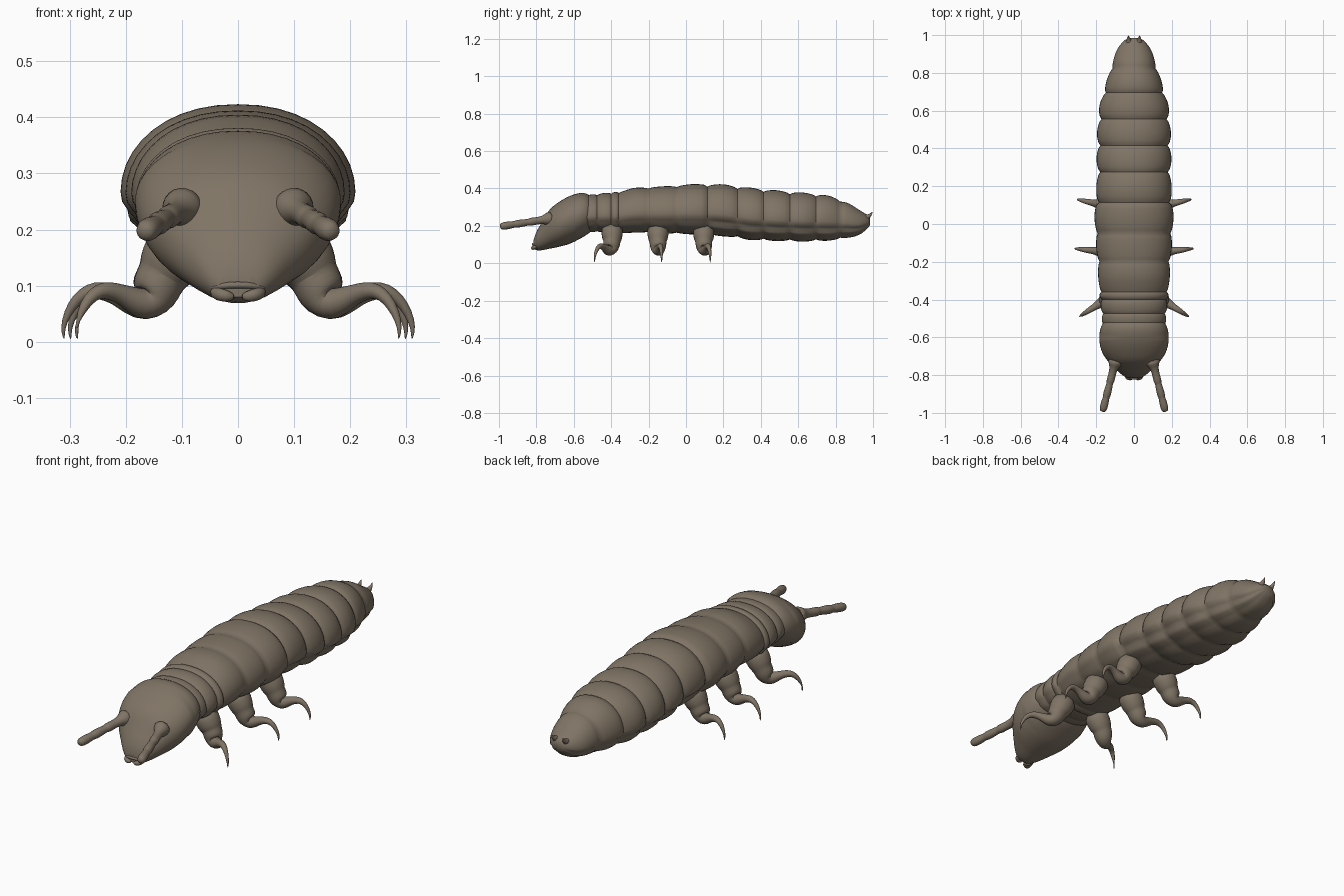
import bpy, math
from mathutils import Vector

if "Cube" in bpy.data.objects:
    bpy.data.objects.remove(bpy.data.objects["Cube"])

skin = bpy.data.materials.new("brown_skin")
skin.diffuse_color = (0.215, 0.175, 0.13, 1)
skin.use_nodes = True
skin.node_tree.nodes["Principled BSDF"].inputs["Base Color"].default_value = skin.diffuse_color


def finish(name, verts, faces, subsurf=0, angle=50):
    me = bpy.data.meshes.new(name)
    me.from_pydata(verts, [], faces)
    me.materials.append(skin)
    ob = bpy.data.objects.new(name, me)
    bpy.context.collection.objects.link(ob)
    if subsurf:
        ob.modifiers.new("smooth", 'SUBSURF').levels = subsurf
    bpy.ops.object.select_all(action='DESELECT')
    bpy.context.view_layer.objects.active = ob
    ob.select_set(True)
    bpy.ops.object.shade_smooth_by_angle(angle=math.radians(angle))
    return ob


def loft(name, rings, **kw):
    n = len(rings[0])
    verts = [p for r in rings for p in r]
    faces = [(i*n + j, i*n + (j+1) % n, (i+1)*n + (j+1) % n, (i+1)*n + j)
             for i in range(len(rings) - 1) for j in range(n)]
    faces += [tuple(reversed(range(n))), tuple(range(len(verts) - n, len(verts)))]
    return finish(name, verts, faces, **kw)


def keyed(keys, y):
    """Smooth interpolation through rows of (y, half width, bottom, top)."""
    i = 0
    while i < len(keys) - 2 and y > keys[i+1][0]:
        i += 1
    a, b = keys[i], keys[i+1]
    p, q = keys[max(i-1, 0)], keys[min(i+2, len(keys) - 1)]
    h = b[0] - a[0]
    t = min(1, max(0, (y - a[0]) / h))
    out = []
    for k in (1, 2, 3):
        m0 = (b[k] - p[k]) / (b[0] - p[0]) * h
        m1 = (q[k] - a[k]) / (q[0] - a[0]) * h
        out.append((2*t**3 - 3*t*t + 1)*a[k] + (t**3 - 2*t*t + t)*m0
                   + (3*t*t - 2*t**3)*b[k] + (t**3 - t*t)*m1)
    return out


def section(y, w, zb, zt, pleat=0.0, mid=0.42, n=40):
    zc = zb + (zt - zb) * mid
    ring = []
    for j in range(n):
        a = -math.pi/2 - 2*math.pi*j/n
        c, s = math.cos(a), math.sin(a)
        low = math.atan2(s, abs(c))
        r = 1 - pleat*math.exp(-((low + 0.42)/0.16)**2) - 0.7*pleat*math.exp(-((low + 1.0)/0.15)**2)
        x = w * math.copysign(abs(c)**0.92, c) * r
        ring.append((x, y, zc + ((zt - zc) if s > 0 else (zc - zb)) * s * r))
    return ring


def tube(name, pts, radii, n=10):
    pts = [Vector(p) for p in pts]
    rings = []
    for i, (p, r) in enumerate(zip(pts, radii)):
        d = (pts[min(i+1, len(pts)-1)] - pts[max(i-1, 0)]).normalized()
        u = d.cross(Vector((0.13, 0.2, 1))).normalized()
        v = d.cross(u)
        rings.append([p + (u*math.cos(2*math.pi*k/n) + v*math.sin(2*math.pi*k/n))*r
                      for k in range(n)])
    return loft(name, rings, subsurf=1, angle=70)


# Segmented body: overall envelope, pinched at every segment boundary
body_keys = [(-.54, .165, .17, .362), (-.43, .175, .165, .375), (-.36, .182, .16, .382),
             (-.27, .188, .165, .402), (-.12, .198, .16, .41), (.05, .207, .155, .422),
             (.2, .197, .145, .42), (.35, .196, .125, .402), (.49, .193, .12, .388),
             (.63, .18, .117, .376), (.76, .143, .122, .36), (.86, .112, .135, .325),
             (.93, .085, .155, .282), (.98, .045, .195, .252)]
joints = [-.54, -.475, -.40, -.36, -.2, -.05, .115, .275, .415, .555, .695, .825, .985]
rings = []
for a, b in zip(joints, joints[1:]):
    for k in range(10):
        t = k / 10
        y = a + (b - a)*t
        w, zb, zt = keyed(body_keys, y)
        bulge = abs(math.sin(math.pi*t))**0.6
        if b == joints[-1] and t > 0.5:
            bulge = 1
        d = 0.10 if a > .1 else 0.065
        s = 1 + 0.012 - d*(1 - bulge)
        zc = zb + (zt - zb)*.42
        rings.append(section(y, w*s, zc - (zc - zb)*s, zc + (zt - zc)*s,
                             pleat=(.1 if a > .1 else .035)*min(1, .3 + bulge)))
rings.append(section(.985, .03, .205, .245))
loft("segmented_body", rings)

# Head capsule
head_keys = [(-.815, .035, .08, .125), (-.80, .062, .07, .168), (-.77, .095, .07, .22),
             (-.73, .135, .078, .285), (-.68, .168, .088, .327), (-.62, .183, .105, .36),
             (-.56, .179, .135, .376), (-.52, .16, .16, .366), (-.50, .13, .18, .34)]
rings = [section(y, *keyed(head_keys, y), mid=.55 if y < -.6 else .5)
         for y in [-.815 + .315*i/26 for i in range(27)]]
loft("head", rings)

# Mouth: upper lip rim and a pair of mandibles
tube("mouth_rim", [(-.05, -.80, .094), (-.03, -.815, .1), (0, -.82, .102),
                   (.03, -.815, .1), (.05, -.80, .094)], [.004, .006, .007, .006, .004], 8)

for side, label in ((-1, "left"), (1, "right")):
    tube("mandible_" + label, [(side*.045, -.795, .09), (side*.036, -.815, .085),
                               (side*.02, -.82, .081), (side*.006, -.815, .08)],
         [.01, .013, .012, .006], 8)

    # Antenna with swollen joints
    base, tip = Vector((side*.095, -.715, .24)), Vector((side*.167, -.995, .196))
    profile = [(0, .045), (.1, .036), (.17, .022), (.3, .02), (.42, .023), (.45, .017),
               (.5, .019), (.68, .023), (.72, .017), (.77, .02), (.94, .023), (1, .013)]
    tube("antenna_" + label, [base.lerp(tip, t) for t, r in profile], [r for t, r in profile], 12)

    # Three legs: ringed hip, slim shank and a hooked claw
    for name, hip, foot_y, reach in (("front", -.395, -.49, -.016), ("middle", -.15, -.13, .008),
                                     ("rear", .095, .13, -.004)):
        shape = [(.085, .20, .06), (.115, .155, .06), (.13, .125, .053), (.135, .118, .046),
                 (.147, .095, .047), (.155, .075, .04), (.168, .065, .031), (.19, .073, .026),
                 (.215, .085, .018), (.24, .092, .017), (.26, .091, .014), (.28, .077, .011),
                 (.296, .052, .008), (.305, .025, .005), (.302, .004, .0015)]
        pts = []
        for x, z, r in shape:
            t = max(0, (x - .14)/.165)
            pts.append((side*(x + reach*t), hip + (foot_y - hip)*t, z))
        tube(f"{name}_leg_{label}", pts, [r for x, z, r in shape], 12)

    # Tail spike
    tube("tail_spike_" + label, [(side*.024, .93, .235), (side*.027, .965, .244),
                                 (side*.029, .985, .256), (side*.03, .998, .276)],
         [.024, .017, .009, .001], 10)
